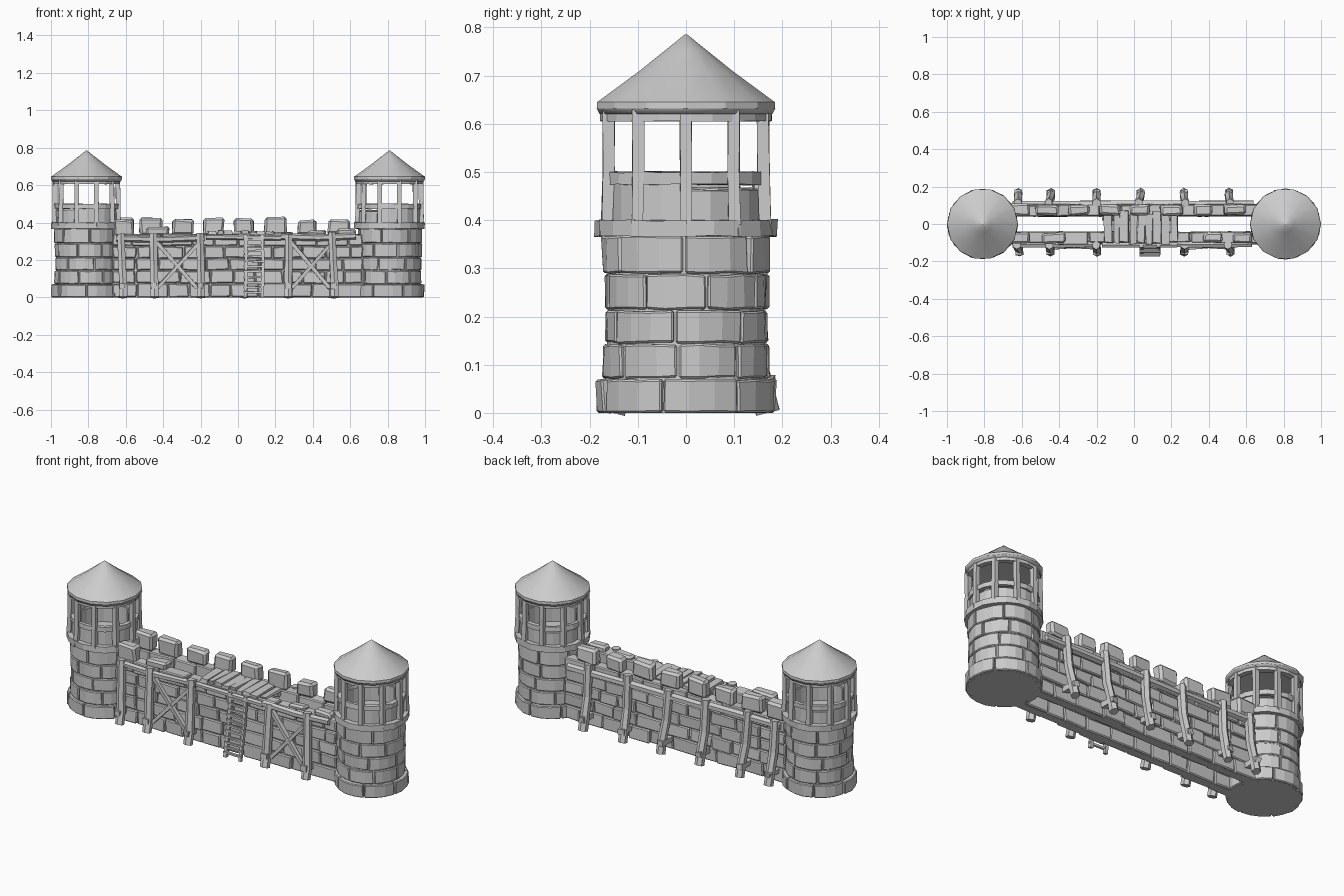
import bpy, bmesh, math, random
from mathutils import Vector

if "Cube" in bpy.data.objects:
    bpy.data.objects.remove(bpy.data.objects["Cube"])

random.seed(7)


def jit(a):
    return random.uniform(-a, a)


def finish(name, bm, bevel=0.0):
    bmesh.ops.recalc_face_normals(bm, faces=bm.faces[:])
    me = bpy.data.meshes.new(name)
    bm.to_mesh(me)
    bm.free()
    ob = bpy.data.objects.new(name, me)
    bpy.context.collection.objects.link(ob)
    if bevel:
        m = ob.modifiers.new("worn_edges", 'BEVEL')
        m.width, m.segments = bevel, 1
        m.limit_method, m.angle_limit = 'ANGLE', math.radians(45)
    return ob


def loft(bm, rings):
    """Skin equal-length vertex rings and cap both ends."""
    vs = [[bm.verts.new(p) for p in r] for r in rings]
    n = len(vs[0])
    for a, b in zip(vs, vs[1:]):
        for i in range(n):
            bm.faces.new((a[i], a[(i + 1) % n], b[(i + 1) % n], b[i]))
    bm.faces.new(vs[0][::-1])
    bm.faces.new(vs[-1])


def block(bm, x0, x1, y0, y1, z0, z1, j=0.004):
    """Straight stone or plank with wobbly corners."""
    loft(bm, [[Vector((x + jit(j), y + jit(j), max(0, z + jit(j))))
               for y, z in ((y0, z0), (y1, z0), (y1, z1), (y0, z1))] for x in (x0, x1)])


def arc_block(bm, c, r0, r1, a0, a1, z0, z1, j=0.003, n=3):
    """Curved stone following the tower wall."""
    rings = []
    for k in range(n + 1):
        a = a0 + (a1 - a0) * k / n
        rings.append([Vector((c + (r + jit(j)) * math.cos(a), (r + jit(j)) * math.sin(a), max(0, z + jit(j * .7))))
                      for r, z in ((r0, z0), (r1, z0), (r1, z1), (r0, z1))])
    loft(bm, rings)


def beam(bm, pts, w, sides=6, taper=1.0, j=0.002):
    """Rough timber swept along a short path."""
    pts = [Vector(p) for p in pts]
    rings = []
    for i, p in enumerate(pts):
        d = (pts[min(i + 1, len(pts) - 1)] - pts[max(i - 1, 0)]).normalized()
        ref = Vector((0, 0, 1)) if abs(d.z) < 0.8 else Vector((0, 1, 0))
        u = d.cross(ref).normalized()
        v = d.cross(u)
        r = w * (1 + (taper - 1) * i / (len(pts) - 1))
        rings.append([p + (u * math.cos(t) + v * math.sin(t)) * (r + jit(j))
                      for t in (math.tau * (k + .5) / sides for k in range(sides))])
    loft(bm, rings)


def lathe(bm, c, profile, sides):
    loft(bm, [[Vector((c + r * math.cos(t), r * math.sin(t), z))
               for t in (math.tau * k / sides for k in range(sides))] for r, z in profile])


def tower(side, c):
    # solid core with floor
    bm = bmesh.new()
    lathe(bm, c, [(.168, 0), (.162, .2), (.16, .385)], 20)
    finish(side + "_tower_core", bm)

    # stone courses
    bm = bmesh.new()
    levels = [0, .072, .145, .215, .29, .37]
    radii = [.185, .172, .169, .170, .173]
    for i, r in enumerate(radii):
        n = 7 + i % 2
        off = random.random() * math.tau
        for k in range(n):
            a0 = off + math.tau * k / n
            arc_block(bm, c, .13, r + jit(.003), a0, a0 + math.tau / n - .03, levels[i], levels[i + 1] - .003)
    finish(side + "_tower_stones", bm, .004)

    # parapet stones between the posts
    bm = bmesh.new()
    for k in range(10):
        a0 = math.tau * k / 10
        arc_block(bm, c, .145, .163, a0 + .02, a0 + math.tau / 10 - .02, .38, .475 + jit(.015), n=2)
    finish(side + "_tower_parapet", bm, .003)

    # timber gallery: ledge, posts and rails
    bm = bmesh.new()
    for k in range(10):
        a0 = math.tau * k / 10
        a1 = a0 + math.tau / 10
        arc_block(bm, c, .15, .188, a0 - .01, a1 + .01, .367, .4, n=2)
        arc_block(bm, c, .152, .172, a0, a1, .474, .5, n=2)
        arc_block(bm, c, .15, .178, a0, a1, .605, .632, j=.001, n=2)
        x, y = math.cos(a0), math.sin(a0)
        beam(bm, [(c + .172 * x, .172 * y, .39), (c + .169 * x, .169 * y, .5),
                  (c + .168 * x, .168 * y, .63)], .017, 4)
    finish(side + "_tower_gallery", bm)

    # pointed roof with lip
    bm = bmesh.new()
    lathe(bm, c, [(.14, .628), (.184, .62), (.19, .632), (.189, .645), (.10, .709), (.045, .752), (.003, .785)], 14)
    ob = finish(side + "_tower_roof", bm)
    for p in ob.data.polygons:
        p.use_smooth = abs(p.normal.z) > .3


def wall(side, s):
    """s = +1 for the back wall, -1 for the front wall."""
    # mortar slab
    bm = bmesh.new()
    block(bm, -.67, .67, s * .05, s * .09, 0, .325, 0)
    finish(side + "_wall_core", bm)

    # stone courses
    bm = bmesh.new()
    levels = [0, .075, .145, .21, .275, .34]
    for i in range(5):
        x = -.67
        while x < .65:
            w = random.uniform(.1, .17)
            x1 = min(x + w, .67)
            if .67 - x1 < .05:
                x1 = .67
            block(bm, x, x1 - .004, s * .042, s * (.103 + jit(.006)), levels[i], levels[i + 1] - .003)
            x = x1
    finish(side + "_wall_stones", bm, .005)

    # leaning buttress posts
    bm = bmesh.new()
    xs = [-.62, -.45, -.2, .27, .51] + ([.03] if s > 0 else [])
    foot = .17 if s > 0 else .152
    for x in xs:
        t = jit(.008)
        beam(bm, [(x + t, s * foot, 0), (x + t, s * (foot - .015), .06), (x, s * .127, .17),
                  (x - t, s * .113, .34 + jit(.008))], .024, 6, .95)
        block(bm, x - .016, x + .016, s * .1, s * (foot + .012), .045, .075)
    finish(side + "_wall_posts", bm)


for side, c in (("left", -.81), ("right", .81)):
    tower(side, c)
wall("back", 1)
wall("front", -1)

# battlements: full row at the back, a few by the front towers
bm = bmesh.new()
for i, x in enumerate((-.61, -.465, -.295, -.13, .03, .2, .37, .54)):
    w = .056 + jit(.006)
    block(bm, x - w, x + w, .046, .105, .335, .42 + jit(.008), .007)
finish("back_battlements", bm, .012)
bm = bmesh.new()
for x, w, top in ((-.61, .05, .415), (-.43, .06, .375), (.42, .05, .36), (.58, .05, .37)):
    block(bm, x - w, x + w, -.1, -.046, .33, top, .006)
finish("front_battlements", bm, .01)

# cross braces and rails on the front
bm = bmesh.new()
for x0, x1 in ((-.45, -.2), (.27, .51)):
    beam(bm, [(x0 + .01, -.112, .30), (x1 - .02, -.125, .05)], .015, 4)
    beam(bm, [(x0 + .02, -.128, .05), (x1 - .01, -.112, .29)], .013, 4)
for x0, x1, z in ((-.65, -.18, .315), (.23, .63, .325)):
    beam(bm, [(x0, -.108, z), ((x0 + x1) / 2, -.11, z - .006), (x1, -.108, z + .003)], .018)
finish("front_braces", bm)

# long log rails on the back
bm = bmesh.new()
for x0, x1 in ((-.65, -.2), (-.2, .27), (.27, .64)):
    beam(bm, [(x0, .107, .30 + jit(.01)), (x1, .107, .30 + jit(.01))], .02)
finish("back_rails", bm)

# plank walkway bridging both walls
bm = bmesh.new()
x = -.16
while x < .21:
    w = random.uniform(.035, .05)
    block(bm, x, x + w - .004, -.105 + jit(.015), .07 + jit(.02), .335, .352 + jit(.004), .005)
    x += w
for y in (-.112, .03):
    beam(bm, [(-.17, y, .322), (.23, y, .318)], .015)
finish("walkway_planks", bm)

# ladder
bm = bmesh.new()


def rail_y(z):
    return -.165 + .05 * z / .33


for x in (.04, .13):
    beam(bm, [(x, rail_y(0), 0), (x + .003, rail_y(.16), .16), (x, rail_y(.33), .335)], .012, 4)
for i in range(11):
    z = .025 + i * .028
    beam(bm, [(.03, rail_y(z) - .006, z + jit(.004)), (.14, rail_y(z) - .006, z + jit(.004))], .008, 4, j=.001)
finish("ladder", bm)
